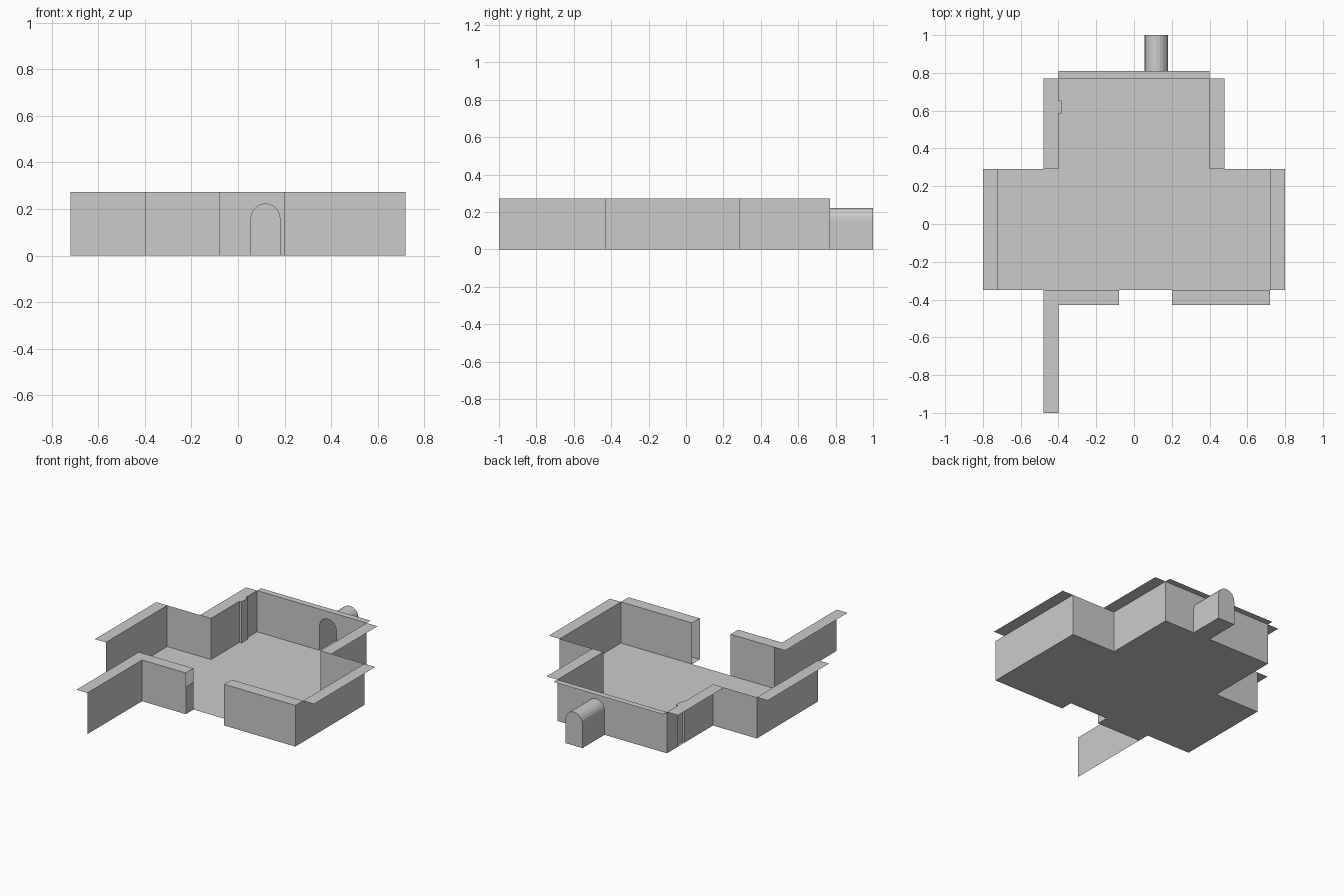
import bpy
import math

if "Cube" in bpy.data.objects:
    bpy.data.objects.remove(bpy.data.objects["Cube"])

H = 0.272          # wall height
LIP = 0.08         # width of the ledges on top of the walls
WING, NAVE = 0.72, 0.40
FRONT, INNER, STEP, BACK = -0.43, -0.35, 0.29, 0.77


def sheet(name, polys):
    verts, faces = [], []
    for poly in polys:
        faces.append(range(len(verts), len(verts) + len(poly)))
        verts += poly
    mesh = bpy.data.meshes.new(name)
    mesh.from_pydata(verts, [], [list(f) for f in faces])
    mesh.update()
    obj = bpy.data.objects.new(name, mesh)
    bpy.context.collection.objects.link(obj)
    return obj


def wall(name, path, top=H):
    """Vertical sheet along a plan path."""
    return sheet(name, [[(*a, 0), (*b, 0), (*b, top), (*a, top)]
                        for a, b in zip(path, path[1:])])


def slab(name, x0, x1, y0, y1, z):
    return sheet(name, [[(x0, y0, z), (x1, y0, z), (x1, y1, z), (x0, y1, z)]])


# Floor, with strips under the two hollow front walls
slab("wing_floor", -WING, WING, INNER, STEP, 0)
slab("back_floor", -NAVE, NAVE, STEP, BACK, 0)

# Side walls, shoulders and their outward ledges
for side, s in (("left", -1), ("right", 1)):
    wall(side + "_wing_wall", [(s * WING, INNER), (s * WING, STEP), (s * NAVE, STEP)])
    a, b = sorted((s * WING, s * (WING + LIP)))
    slab(side + "_wing_ledge", a, b, INNER, STEP, H)
    a, b = sorted((s * NAVE, s * (NAVE + LIP)))
    slab(side + "_back_ledge", a, b, STEP, BACK, H)

# Back room side walls; the left one has a shallow groove
G0, G1, GX = 0.585, 0.655, -0.385
wall("right_back_wall", [(NAVE, STEP), (NAVE, BACK)])
wall("left_back_wall", [(-NAVE, STEP), (-NAVE, G0), (GX, G0), (GX, G1),
                        (-NAVE, G1), (-NAVE, BACK)])
slab("groove_ledge", -NAVE, GX, G0, G1, H)

# Hollow front walls, open towards the doorway
for side, outer, door in (("left", -NAVE, -0.08), ("right", WING, 0.20)):
    wall(side + "_front_wall", [(door, FRONT), (outer, FRONT), (outer, INNER), (door, INNER)])
    a, b = sorted((outer, door))
    slab(side + "_front_ledge", a, b, FRONT, INNER, H)
    slab(side + "_front_floor", a, b, FRONT, INNER, 0)
wall("door_jamb", [(-0.08, FRONT), (-0.08, INNER)], 0.18)

# Free-standing wall running forward
wall("approach_wall", [(-NAVE, -1), (-NAVE, FRONT)])
slab("approach_ledge", -NAVE - LIP, -NAVE, -1, INNER, H)

# Back wall with arched opening leading into a vaulted niche
CX, R, SPRING, N = 0.118, 0.062, 0.16, 10
arch = [(CX - R, 0)]
arch += [(CX - R * math.cos(math.pi * i / N), SPRING + R * math.sin(math.pi * i / N))
         for i in range(N + 1)]
arch += [(CX + R, 0)]
sheet("back_wall", [[(-NAVE, BACK, 0)] + [(x, BACK, z) for x, z in arch]
                    + [(NAVE, BACK, 0), (NAVE, BACK, H), (-NAVE, BACK, H)]])
slab("back_ledge", -NAVE, NAVE, BACK, BACK + LIP / 2, H)
sheet("niche_vault", [[(p[0], BACK, p[1]), (q[0], BACK, q[1]), (q[0], 1, q[1]), (p[0], 1, p[1])]
                      for p, q in zip(arch, arch[1:])])
sheet("niche_end", [[(x, 1, z) for x, z in arch]])
slab("niche_floor", CX - R, CX + R, BACK, 1, 0)
